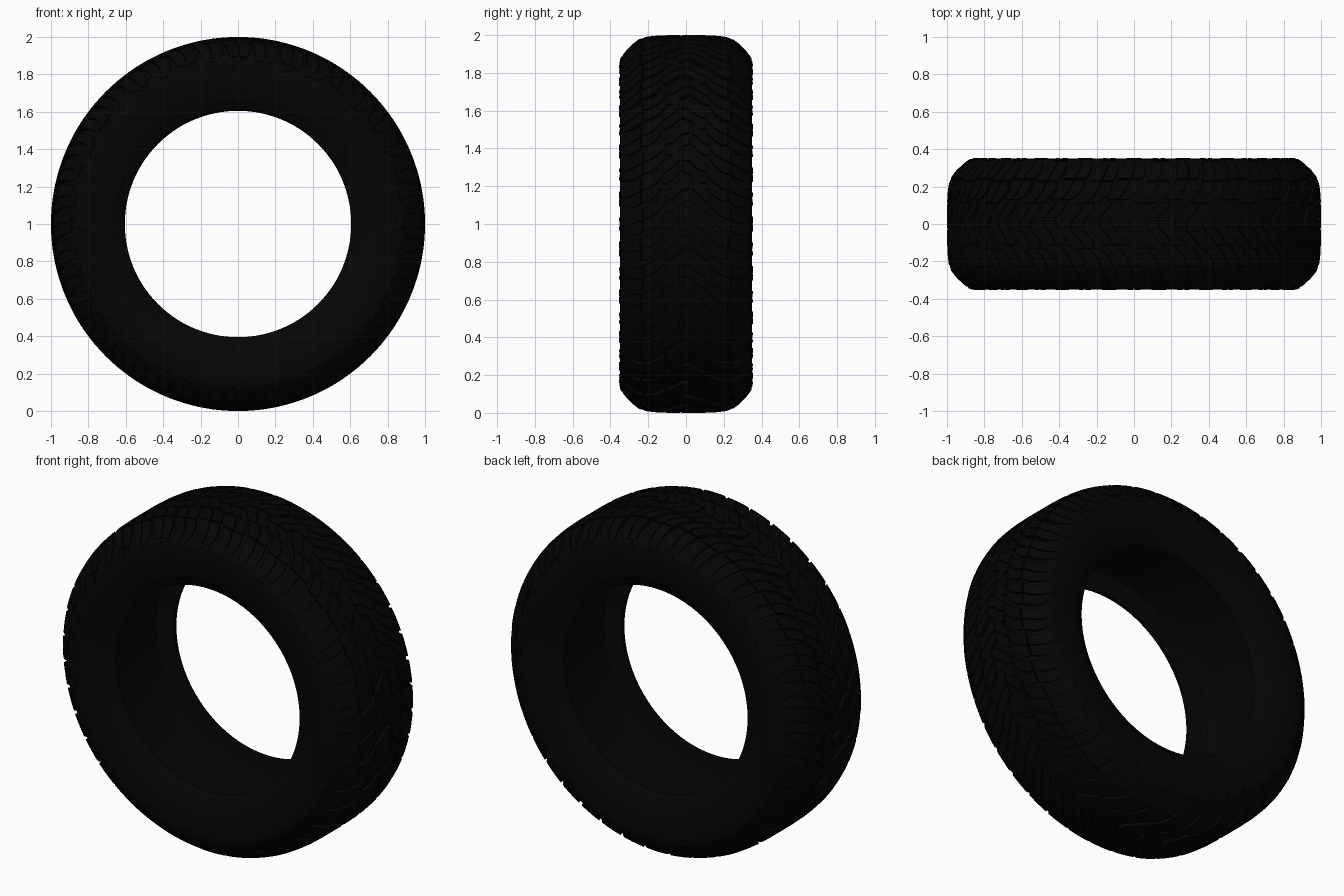
import bpy, bmesh, math

if "Cube" in bpy.data.objects:
    bpy.data.objects.remove(bpy.data.objects["Cube"])

N = 20                      # tread pitches around the tyre
PITCH = 2 * math.pi / N
RING = 160                  # segments of the casing

# outer tread profile (y, radius) from crown to upper sidewall
CROWN = [(0, 1.0), (.08, 1.0), (.15, .998), (.21, .991), (.25, .978), (.288, .948),
         (.32, .914), (.347, .880), (.354, .845), (.354, .80)]
LEN = [0]
for a, b in zip(CROWN, CROWN[1:]):
    LEN.append(LEN[-1] + math.dist(a, b))

rubber = bpy.data.materials.new("black_rubber")
rubber.diffuse_color = (.0015, .0015, .0015, 1)
rubber.use_nodes = True
rubber.node_tree.nodes["Principled BSDF"].inputs["Base Color"].default_value = rubber.diffuse_color


def crown(s):
    """Point on the crown profile at signed arc length s."""
    sign, s = (-1 if s < 0 else 1), abs(s)
    for i in range(len(LEN) - 1):
        if s <= LEN[i + 1] or i == len(LEN) - 2:
            t = (s - LEN[i]) / (LEN[i + 1] - LEN[i])
            (y0, r0), (y1, r1) = CROWN[i], CROWN[i + 1]
            return sign * (y0 + (y1 - y0) * t), r0 + (r1 - r0) * t


def depth(s):
    """Groove depth, fading out on the sidewall."""
    return .021 if s < .28 else max(.005, .021 - (s - .28) * .2)


def base(s, extra=0):
    """Crown point pushed inward along its normal."""
    y, r = crown(s)
    a, b = crown(s - .01), crown(min(s + .01, LEN[-1]))
    ty, tr = b[0] - a[0], b[1] - a[1]
    n = math.hypot(ty, tr)
    d = depth(s) + extra
    return y + tr / n * d, r - ty / n * d


def place(y, r, u):
    return (r * math.sin(u), y, 1 + r * math.cos(u))


def finish(bm, name, angle):
    bmesh.ops.recalc_face_normals(bm, faces=bm.faces)
    me = bpy.data.meshes.new(name)
    bm.to_mesh(me)
    bm.free()
    ob = bpy.data.objects.new(name, me)
    bpy.context.collection.objects.link(ob)
    me.materials.append(rubber)
    bpy.ops.object.select_all(action='DESELECT')
    ob.select_set(True)
    bpy.context.view_layer.objects.active = ob
    bpy.ops.object.shade_smooth_by_angle(angle=math.radians(angle))
    return ob


# casing: grooved crown floor, sidewall, bead and inner barrel, revolved
half = [base(LEN[-1] * i / 18) for i in range(18)]
half += [(.349, .80), (.347, .77), (.342, .735), (.334, .70), (.326, .675), (.321, .655),
         (.312, .648), (.309, .638), (.302, .622), (.292, .610), (.280, .605),
         (.268, .608), (.262, .62), (.260, .66), (.258, .70), (.25, .718),
         (.23, .724), (.12, .728), (0, .73)]
loop = half + [(-y, r) for y, r in reversed(half[1:-1])]
bm = bmesh.new()
rings = [[bm.verts.new(place(y, r, 2 * math.pi * k / RING)) for y, r in loop]
         for k in range(RING)]
for k in range(RING):
    a, b = rings[k], rings[(k + 1) % RING]
    for i in range(len(loop)):
        j = (i + 1) % len(loop)
        bm.faces.new((a[i], a[j], b[j], b[i]))
finish(bm, "tyre_casing", 40)


def strip(bm, path, side, shift):
    """Raised rubber bar; path holds (s, angle, width) stations."""
    stations = []
    for p, q in zip(path, path[1:]):
        n = max(1, math.ceil((q[0] - p[0]) / .025))
        stations += [tuple(a + (b - a) * i / n for a, b in zip(p, q)) for i in range(n)]
    stations.append(path[-1])
    secs = []
    for s, u, w in stations:
        y, r = crown(s)
        by, br = base(s, .004)
        pts = [(by, br, u - w / 2), (y, r, u - w / 2), (y, r, u),
               (y, r, u + w / 2), (by, br, u + w / 2)]
        secs.append([bm.verts.new(place(side * a, b, c + shift)) for a, b, c in pts])
    for a, b in zip(secs, secs[1:]):
        for i in range(5):
            j = (i + 1) % 5
            bm.faces.new((a[i], a[j], b[j], b[i]))
    bm.faces.new(secs[0])
    bm.faces.new(secs[-1])


def lug(path, sipe=.007):
    """Split one lug lengthwise into two bars separated by a sipe."""
    return [[(s, u + k * (w + sipe) / 4, (w - sipe) / 2) for s, u, w in path]
            for k in (-1, 1)]


# lug families within one pitch; the center ones interlock across the middle
center_lugs = (
    lug([(-.022, -.19, .12), (.02, -.18, .135), (.065, -.135, .138), (.103, -.12, .12)])
    + lug([(.032, -.03, .13), (.055, -.01, .138), (.08, .015, .138), (.118, .045, .11)]))
middle_lugs = (
    lug([(.114, -.10, .125), (.15, -.06, .135), (.19, -.035, .135), (.224, -.025, .125)])
    + lug([(.13, .065, .11), (.16, .10, .13), (.20, .125, .135), (.237, .135, .13)]))
shoulder_lugs = (
    lug([(.235, -.02, .13), (.29, 0, .132), (.34, .005, .125), (.372, .005, .105)])
    + lug([(.247, .14, .13), (.30, .158, .132), (.35, .162, .12), (.395, .15, .09)]))
# hooked bars on the upper sidewall
side_bars = [
    [(.382, .015, .085), (.392, .015, .085)],
    [(.392, -.005, .03), (.412, -.02, .03), (.425, -.03, .02)],
    [(.405, .15, .04), (.422, .135, .05), (.430, .125, .03)],
]

for name, bars in (("center_lugs", center_lugs), ("middle_lugs", middle_lugs),
                   ("shoulder_lugs", shoulder_lugs), ("sidewall_bars", side_bars)):
    bm = bmesh.new()
    for k in range(N):
        for side in (-1, 1):
            offset = k * PITCH + (PITCH / 2 if side > 0 else 0)
            for bar in bars:
                strip(bm, bar, side, offset)
    finish(bm, name, 30)
